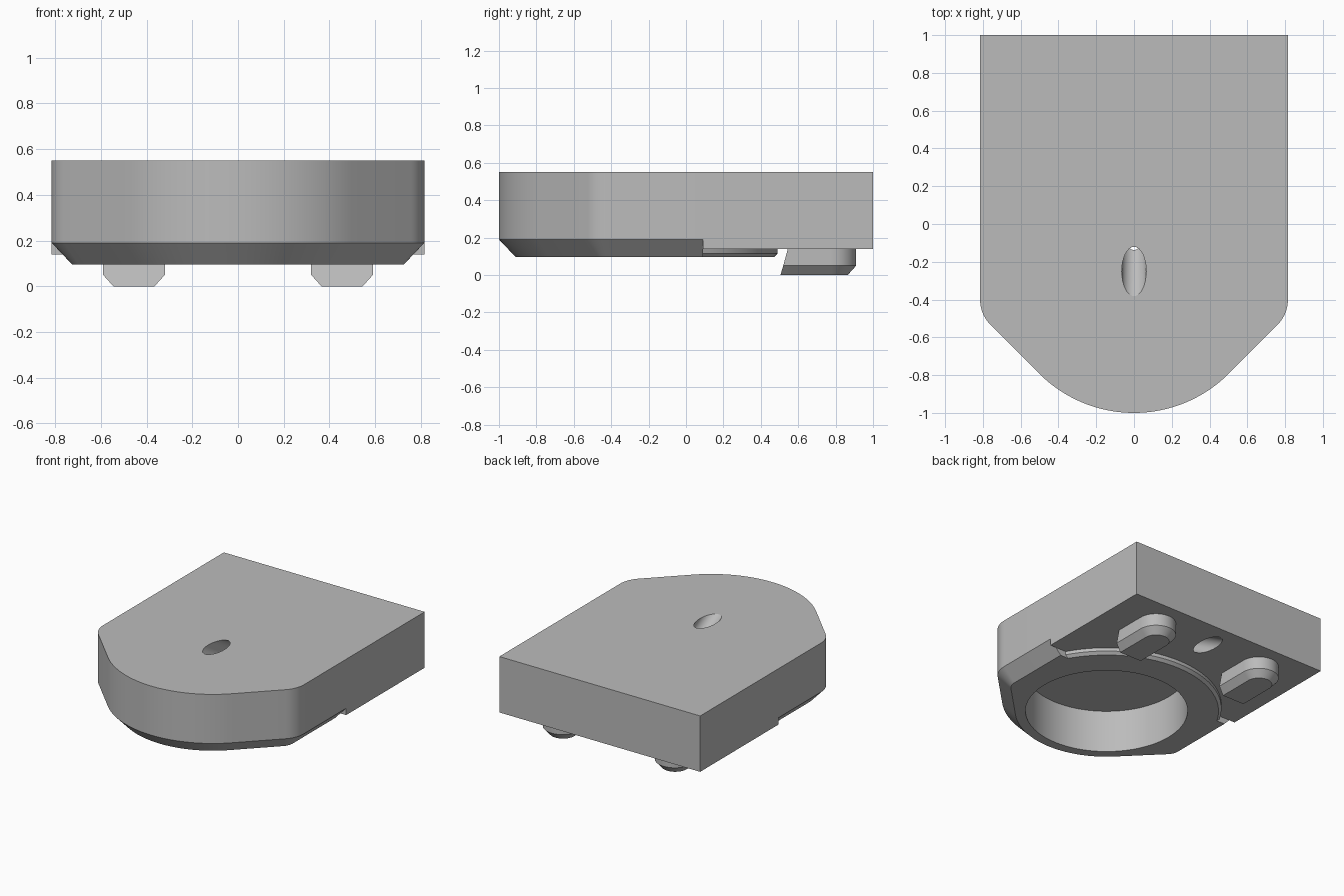
import bpy
from math import sin, cos, asin, pi
from mathutils import Vector

cube = bpy.data.objects.get("Cube")
if cube:
    bpy.data.objects.remove(cube, do_unlink=True)

grey = bpy.data.materials.new("plain grey")
grey.use_nodes = True
grey.diffuse_color = (0.5, 0.5, 0.5, 1)
grey.node_tree.nodes["Principled BSDF"].inputs["Base Color"].default_value = (0.5, 0.5, 0.5, 1)

HALF_W, STEP_Y, CENTRE_Y = 0.815, 0.09, -0.29


def arc(cx, cy, r, a0, a1, n):
    """Points on an arc, angles in radians."""
    return [(cx + r * cos(a0 + (a1 - a0) * i / n),
             cy + r * sin(a0 + (a1 - a0) * i / n)) for i in range(n + 1)]


def loft(name, sections):
    """Closed solid through (z, outline) sections with equal point counts."""
    n = len(sections[0][1])
    verts = [(x, y, z) for z, pts in sections for x, y in pts]
    faces = [list(range(n))[::-1], list(range(len(verts) - n, len(verts)))]
    for k in range(len(sections) - 1):
        for i in range(n):
            j = (i + 1) % n
            faces.append([k * n + i, k * n + j, k * n + n + j, k * n + n + i])
    mesh = bpy.data.meshes.new(name)
    mesh.from_pydata(verts, [], faces)
    mesh.materials.append(grey)
    obj = bpy.data.objects.new(name, mesh)
    bpy.context.collection.objects.link(obj)
    return obj


def activate(obj):
    bpy.ops.object.select_all(action='DESELECT')
    obj.select_set(True)
    bpy.context.view_layer.objects.active = obj


def combine(target, tool, operation):
    """Apply a boolean and remove the tool."""
    mod = target.modifiers.new(operation.lower(), 'BOOLEAN')
    mod.operation, mod.solver, mod.object = operation, 'EXACT', tool
    activate(target)
    bpy.ops.object.modifier_apply(modifier=mod.name)
    bpy.data.objects.remove(tool, do_unlink=True)


def nose(inset):
    """Rounded front outline, counter-clockwise from the rear left."""
    cx, cy, r = HALF_W - 0.19, -0.4, 0.19 - inset
    return ([(-HALF_W + inset, STEP_Y)]
            + arc(-cx, cy, r, pi, 1.25 * pi, 8)
            + arc(0, CENTRE_Y, 0.71 - inset, 1.25 * pi, 1.75 * pi, 40)
            + arc(cx, cy, r, 1.75 * pi, 2 * pi, 8)
            + [(HALF_W - inset, STEP_Y)])


def lip(r):
    """Rear segment of a disc around the pocket."""
    a = asin((0.05 - CENTRE_Y) / r)
    return arc(0, CENTRE_Y, r, a, pi - a, 40)


def lug(cx, inset, front):
    """Flat front, half-round back."""
    r = 0.135 - inset
    return [(cx - r, front), (cx + r, front)] + arc(cx, 0.775, r, 0, pi, 20)


# Body: chamfered nose, raised rear slab and raised lip
body = loft("body", [(0.095, nose(0.09)), (0.19, nose(0)), (0.55, nose(0))])
slab = [(-HALF_W, STEP_Y), (HALF_W, STEP_Y), (HALF_W, 1), (-HALF_W, 1)]
combine(body, loft("rear_slab", [(0.14, slab), (0.55, slab)]), 'UNION')
combine(body, loft("lip", [(0.095, lip(0.76)), (0.115, lip(0.78)), (0.2, lip(0.78))]), 'UNION')

# Round pocket in the underside
circle = arc(0, CENTRE_Y, 0.55, 0, 2 * pi, 80)[:-1]
combine(body, loft("pocket_cutter", [(0, circle), (0.41, circle)]), 'DIFFERENCE')

# Slanted cord tunnel from the top to the rear underside
path = [Vector(p) for p in ((0, -0.6, 0.75), (0, 0.08, 0.36), (0, 0.42, 0.345), (0, 1.08, -0.03))]
for a, b in zip(path, path[1:]):
    d = b - a
    bpy.ops.mesh.primitive_cylinder_add(vertices=32, radius=0.065, depth=d.length + 0.03,
                                        location=(a + b) / 2,
                                        rotation=d.to_track_quat('Z', 'Y').to_euler())
    cutter = bpy.context.object
    cutter.data.materials.append(grey)
    combine(body, cutter, 'DIFFERENCE')

# Two hooked lugs under the rear
parts = [body]
for side, cx in (("left", 0.455), ("right", -0.455)):
    parts.append(loft(side + "_lug", [(0, lug(cx, 0.045, 0.505)), (0.05, lug(cx, 0, 0.52)),
                                      (0.16, lug(cx, 0, 0.55))]))

for obj in parts:
    activate(obj)
    bpy.ops.object.shade_smooth_by_angle(angle=0.5)
